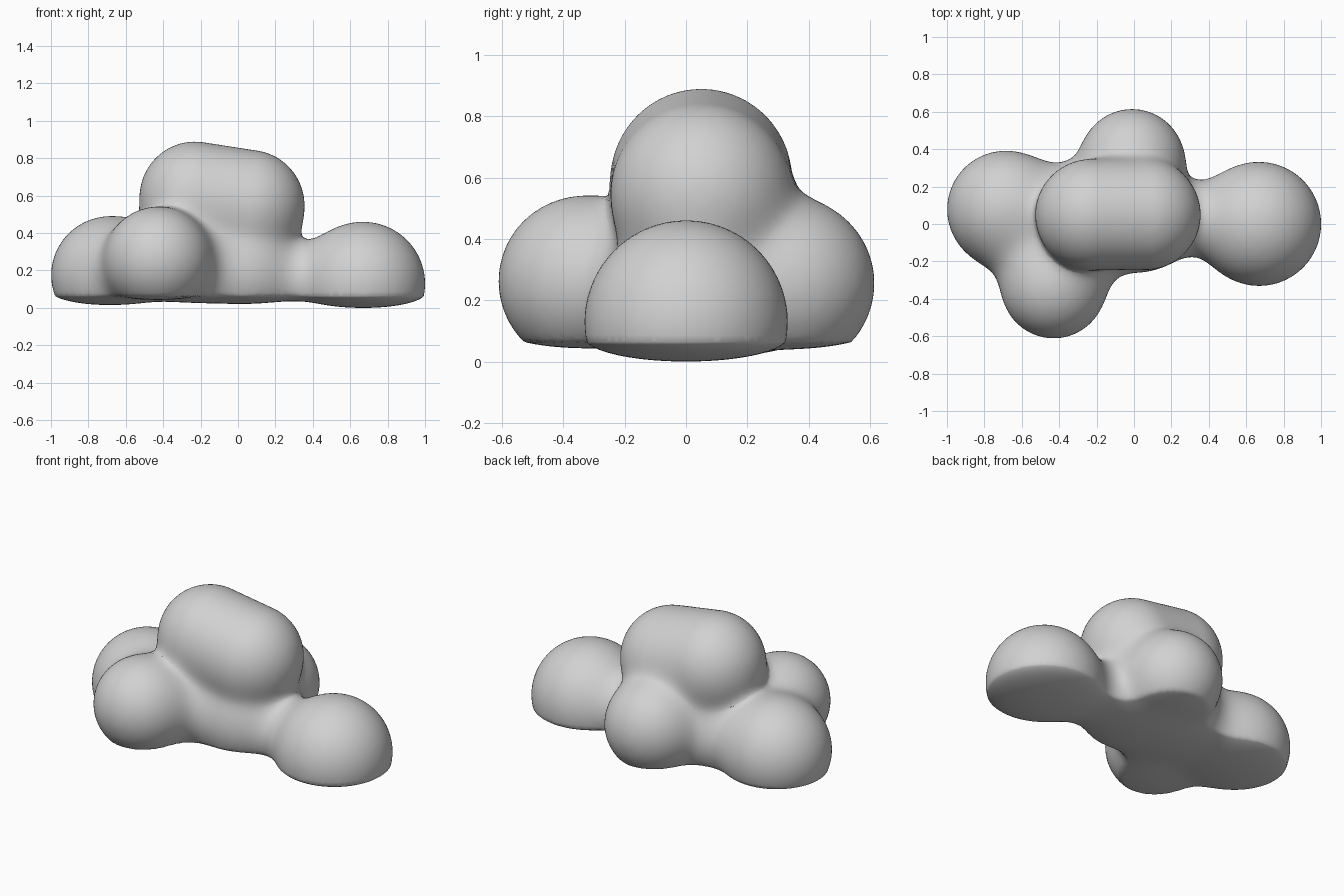
import bpy
import bmesh
import math
from mathutils import Vector, Matrix

cube = bpy.data.objects.get("Cube")
if cube:
    bpy.data.objects.remove(cube, do_unlink=True)

# Puffs: start point, end point, radius
PUFFS = [
    ((-0.23, 0.05, 0.595), (0.06, 0.05, 0.55), 0.295),   # crown
    ((-0.20, 0.05, 0.22), (0.03, 0.04, 0.19), 0.29),     # core
    ((0.05, 0.04, 0.16), (0.60, 0.02, 0.14), 0.19),      # right neck
    ((-0.20, 0.07, 0.20), (-0.65, 0.08, 0.18), 0.23),    # left neck
    ((-0.66, 0.03, 0.20), (-0.45, -0.30, 0.25), 0.21),   # left to front neck
    ((-0.15, 0.0, 0.22), (-0.40, -0.29, 0.25), 0.21),    # front neck
    ((-0.06, 0.10, 0.20), (-0.01, 0.31, 0.24), 0.24),    # back neck
    ((0.67, 0.0, 0.13), (0.67, 0.0, 0.13), 0.33),        # right puff
    ((-0.69, 0.08, 0.175), (-0.69, 0.08, 0.175), 0.305), # left puff
    ((-0.43, -0.34, 0.265), (-0.43, -0.34, 0.265), 0.265), # front puff
    ((-0.01, 0.34, 0.26), (-0.01, 0.34, 0.26), 0.265),   # back puff
]
PUFFS = [(Vector(a), Vector(b), r) for a, b, r in PUFFS]
BLEND = 0.04
FLOOR = 0.065


def field(p):
    """Blended distance to all puffs, with its gradient."""
    total, grad = 0.0, Vector()
    for a, b, r in PUFFS:
        d = b - a
        t = max(0, min(1, (p - a).dot(d) / d.length_squared)) if d.length else 0
        v = p - (a + d * t)
        w = math.exp(-(v.length - r) / BLEND)
        total += w
        grad += v.normalized() * w
    return -BLEND * math.log(total), grad / total


# Rough union of overlapping balls
bm = bmesh.new()
for a, b, r in PUFFS:
    steps = max(1, math.ceil((b - a).length / 0.08))
    for i in range(steps + 1 if a != b else 1):
        bmesh.ops.create_icosphere(bm, subdivisions=4, radius=r,
                                   matrix=Matrix.Translation(a.lerp(b, i / steps)))
mesh = bpy.data.meshes.new("cloud_rough")
bm.to_mesh(mesh)
bm.free()
cloud = bpy.data.objects.new("cloud", mesh)
bpy.context.collection.objects.link(cloud)
remesh = cloud.modifiers.new("Merge", 'REMESH')
remesh.mode = 'VOXEL'
remesh.voxel_size = 0.025
soften = cloud.modifiers.new("Soften", 'SMOOTH')
soften.factor = 0.5
soften.iterations = 4
graph = bpy.context.evaluated_depsgraph_get()
merged = bpy.data.meshes.new_from_object(cloud.evaluated_get(graph))
cloud.modifiers.clear()
cloud.data = merged
merged.name = "cloud"
bpy.data.meshes.remove(mesh)

# Pull the skin onto the blended surface, then flatten the underside
for v in merged.vertices:
    p = v.co.copy()
    for _ in range(5):
        dist, grad = field(p)
        p -= grad * (dist / max(grad.length_squared, 0.3))
    if p.z < FLOOR:
        p.z = FLOOR + (p.z - FLOOR) * 0.24
    v.co = p
lowest = min(v.co.z for v in merged.vertices)
for v in merged.vertices:
    v.co.z -= lowest

# Single soft grey
grey = bpy.data.materials.new("soft_grey")
grey.use_nodes = True
colour = (0.64, 0.64, 0.64, 1)
grey.diffuse_color = colour
grey.node_tree.nodes["Principled BSDF"].inputs["Base Color"].default_value = colour
merged.materials.clear()
merged.materials.append(grey)

bpy.context.view_layer.objects.active = cloud
cloud.select_set(True)
bpy.ops.object.shade_smooth_by_angle(angle=math.radians(50))
